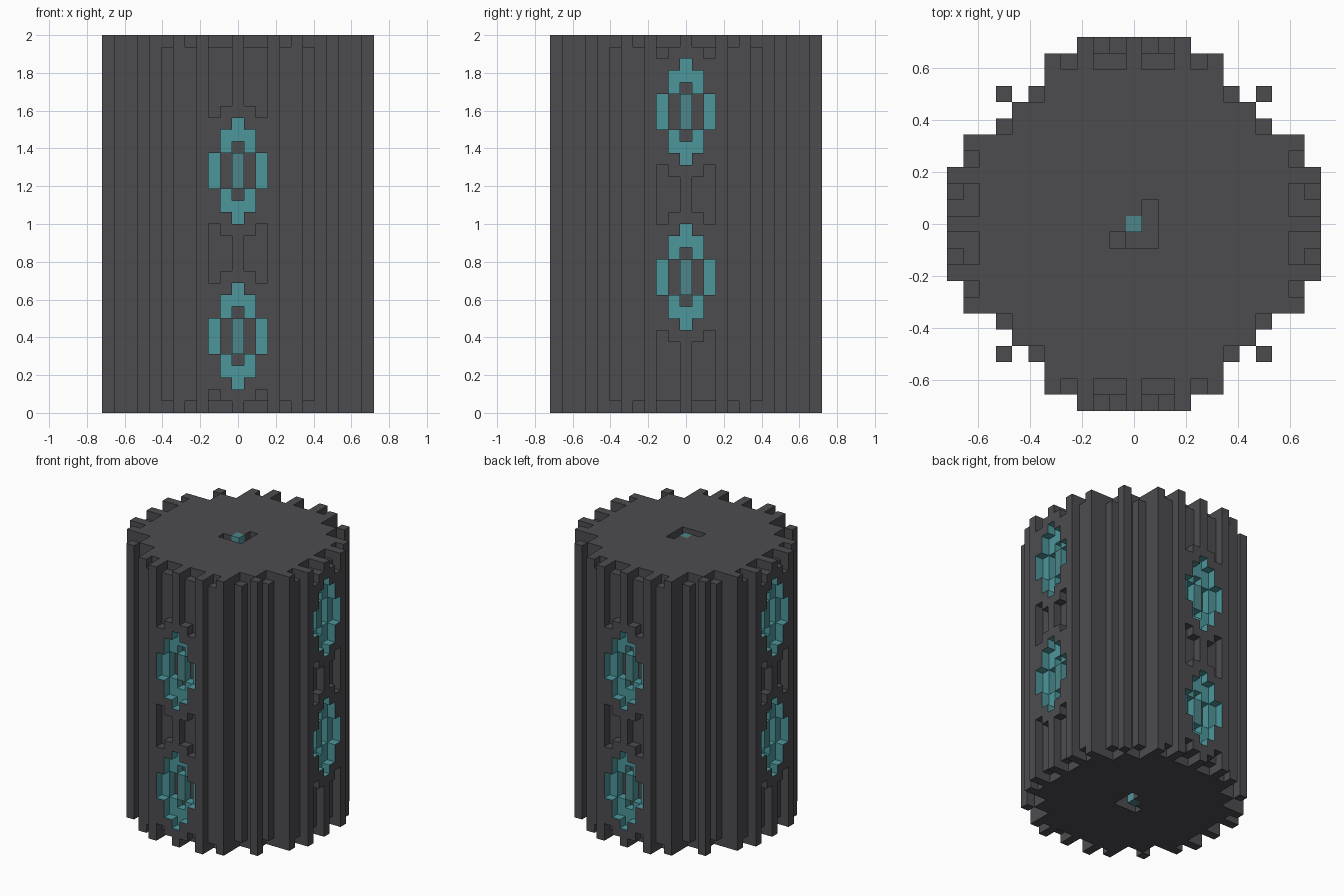
import bpy
import bmesh
from mathutils import Vector

cube = bpy.data.objects.get("Cube")
if cube:
    bpy.data.objects.remove(cube)

UNIT = 1 / 16      # edge of one block
LAYERS = 32
TOP = LAYERS - 1


def make_material(name, colour):
    mat = bpy.data.materials.new(name)
    mat.use_nodes = True
    mat.diffuse_color = colour
    mat.node_tree.nodes["Principled BSDF"].inputs["Base Color"].default_value = colour
    return mat


STONE, CYAN, TEAL = range(3)
materials = [make_material("charcoal stone", (0.073, 0.071, 0.078, 1)),
             make_material("cyan glow", (0.075, 0.31, 0.33, 1)),
             make_material("dull teal glow", (0.075, 0.24, 0.25, 1))]

# Half width of the fluted outline for each distance from the middle
OUTLINE = {11: 3, 10: 5, 9: 5, 8: 6, 7: 7, 6: 8, 5: 10, 4: 10}
WINDOW_HALF_HEIGHT = (4, 3, 1)


def in_outline(i, j):
    a, b = abs(i), abs(j)
    return a < 12 and (b <= OUTLINE.get(a, 11) or a == b == 8)


def window_offset(i, j, k):
    # Windows sit lower on the front and back than on the two sides
    centres = (6, 20) if abs(j) > abs(i) else (11, 25)
    return min(abs(k - c) for c in centres)


def kind(i, j, k):
    """Say whether a block is solid, open air, a window recess or an inner pit."""
    if not (0 <= k <= TOP and in_outline(i, j)):
        return "air"
    far, near = max(abs(i), abs(j)), min(abs(i), abs(j))
    end_layer = k in (0, TOP)

    # Windows and the pockets between them
    if near <= 2 and far >= 10:
        d = window_offset(i, j, k)
        if far == 11:
            if d <= WINDOW_HALF_HEIGHT[near]:
                return "window"
            if near and d >= 7 - near:
                return "air"
        elif (near == 1 and d <= 1) or (near == 0 and d == 2):
            return "pit"
        elif near and end_layer:
            return "air"

    # Notches round the two end layers
    if end_layer and (far, near) in ((10, 4), (8, 6)):
        return "air"

    # L-shaped socket round the core in both ends
    depth = min(k, TOP - k)
    if far == 1 and (i == 1 or j == -1):
        if depth < (1 if (i, j) == (-1, -1) else 2):
            return "air"
    return "solid"


def face_material(cell, open_cell, open_kind, normal):
    i, j, k = cell
    if i == 0 and j == 0:
        return TEAL if normal.z else CYAN
    facing_out = normal.x * i + normal.y * j > 0 and (abs(i) > 8 or abs(j) > 8)
    if open_kind == "pit":
        return STONE if facing_out else CYAN
    if open_kind == "window":
        middle = min(abs(i), abs(j)) == 0 and window_offset(i, j, k) <= 1
        return TEAL if middle and facing_out else CYAN
    return STONE


# Fluted column: one face wherever a solid block meets an open one
bm = bmesh.new()
axes = [Vector((1, 0, 0)), Vector((0, 1, 0)), Vector((0, 0, 1))]
for i in range(-11, 12):
    for j in range(-11, 12):
        for k in range(LAYERS):
            if kind(i, j, k) != "solid":
                continue
            centre = Vector((i, j, k + 0.5))
            for n, axis in enumerate(axes):
                u, v = axes[(n + 1) % 3] / 2, axes[(n + 2) % 3] / 2
                for sign in (1, -1):
                    normal = axis * sign
                    other = (i + int(normal.x), j + int(normal.y), k + int(normal.z))
                    open_kind = kind(*other)
                    if open_kind == "solid":
                        continue
                    mid = centre + normal / 2
                    corners = [mid + u + v, mid - u + v, mid - u - v, mid + u - v]
                    if sign < 0:
                        corners.reverse()
                    face = bm.faces.new([bm.verts.new(c * UNIT) for c in corners])
                    face.material_index = face_material((i, j, k), other, open_kind, normal)

bmesh.ops.remove_doubles(bm, verts=bm.verts, dist=UNIT / 100)
mesh = bpy.data.meshes.new("fluted_column")
bm.to_mesh(mesh)
bm.free()
for mat in materials:
    mesh.materials.append(mat)
column = bpy.data.objects.new("fluted_column", mesh)
bpy.context.collection.objects.link(column)
